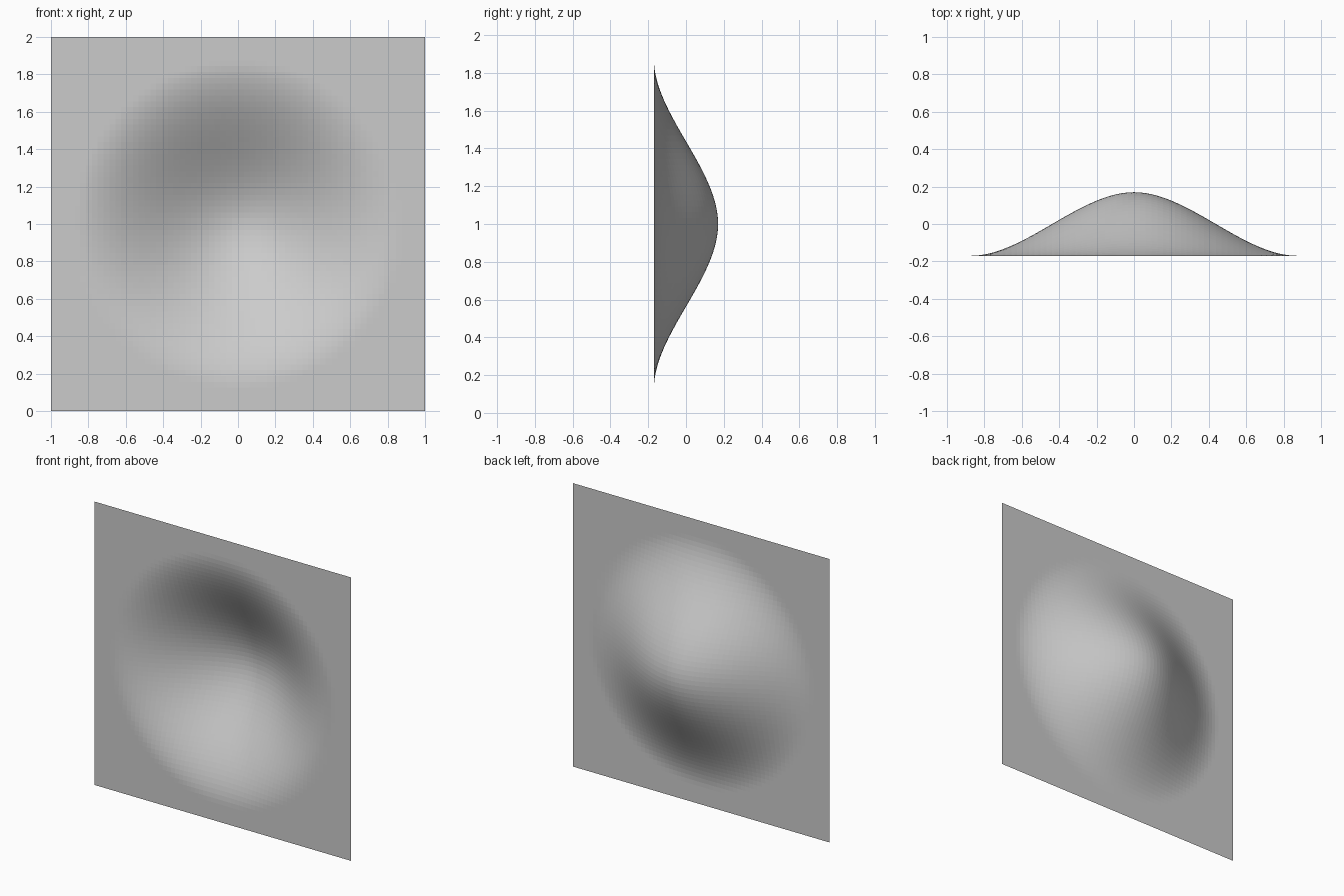
import bpy
import math

if "Cube" in bpy.data.objects:
    bpy.data.objects.remove(bpy.data.objects["Cube"])

RADIUS = 0.875      # reach of the bulge
HALF_DEPTH = 0.17   # sheet lies at -y, bulge peaks at +y

# Upright square sheet, finely divided
bpy.ops.mesh.primitive_grid_add(x_subdivisions=64, y_subdivisions=64, size=2,
                                location=(0, 0, 0))
sheet = bpy.context.object
sheet.name = "bulged_sheet"

# Stand the sheet up and push a smooth round bulge out of its back
for v in sheet.data.vertices:
    x, z = v.co.x, v.co.y
    t = max(0.0, 1 - math.hypot(x, z) / RADIUS)
    bulge = t * t * (3 - 2 * t)
    v.co = (x, HALF_DEPTH * (2 * bulge - 1), z + 1)
sheet.data.update()
